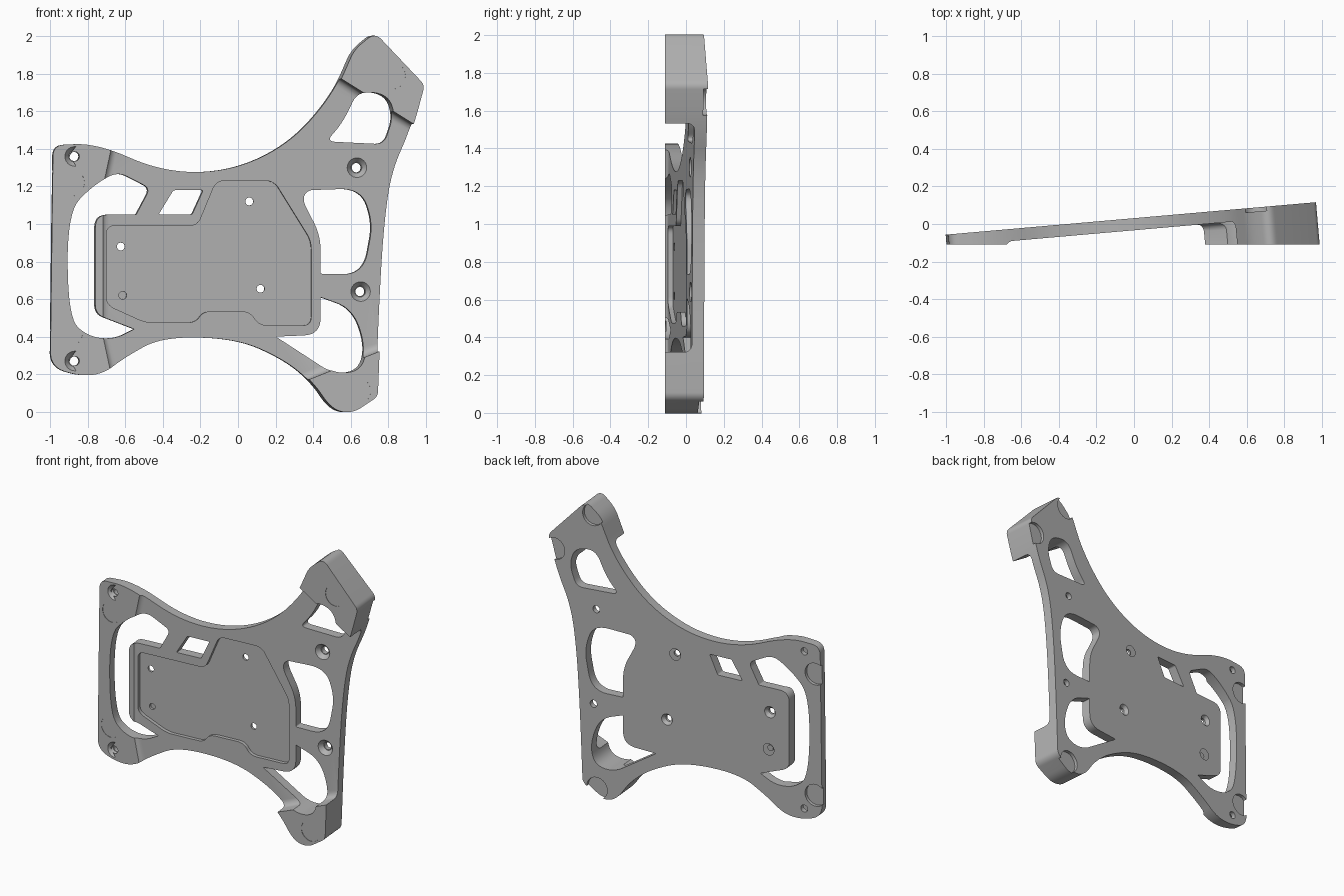
import bpy
import bmesh
import math
from mathutils import Vector

default = bpy.data.objects.get("Cube")
if default:
    bpy.data.objects.remove(default, do_unlink=True)

SLOPE = 0.087          # tilt of the plate
FLOOR = -0.11          # flat front of the feet


def back(x):
    return 0.03 + SLOPE * x


def face(x):
    return back(x) - 0.064


def before(x):
    return -0.3


def behind(x):
    return 0.3


def foot_front(x):
    return FLOOR


def front_skin(x):
    return max(face(x), FLOOR)


def offset(func, amount):
    return lambda x: func(x) + amount


def rounded(points, radius, steps=8):
    """Round each corner; a third value on a point overrides the radius."""
    result = []
    count = len(points)
    for i, point in enumerate(points):
        corner = Vector(point[:2])
        size = point[2] if len(point) > 2 else radius
        ends = []
        for other in (points[i - 1], points[(i + 1) % count]):
            edge = Vector(other[:2]) - corner
            ends.append(corner + edge.normalized() * min(size, edge.length * 0.495))
        for k in range(steps + 1):
            t = k / steps
            result.append(ends[0] * (1 - t) ** 2 + corner * 2 * t * (1 - t) + ends[1] * t * t)
    return result


def circle(center, radius, sides=32):
    angles = [math.tau * i / sides for i in range(sides)]
    return [Vector((center[0] + radius * math.cos(a), center[1] + radius * math.sin(a)))
            for a in angles]


def prism(name, outline, near, far, taper=1.0, fillet=0.0):
    """Solid between two depth functions, extruded square to the tilted plate."""
    bm = bmesh.new()
    middle = sum(outline, Vector((0, 0))) / len(outline)
    rings = []
    for depth, scale in ((near, 1.0), (far, taper)):
        ring = []
        for p in outline:
            q = middle + (p - middle) * scale
            y = depth(q.x)
            ring.append(bm.verts.new((q.x - SLOPE * (y - FLOOR), y, q.y)))
        rings.append(ring)
    bm.faces.new(rings[0])
    end = bm.faces.new(rings[1][::-1])
    count = len(outline)
    for i in range(count):
        j = (i + 1) % count
        bm.faces.new((rings[0][j], rings[0][i], rings[1][i], rings[1][j]))
    if fillet:
        bmesh.ops.bevel(bm, geom=list(end.edges), offset=fillet, segments=5,
                        profile=0.5, affect='EDGES')
    bmesh.ops.recalc_face_normals(bm, faces=bm.faces)
    mesh = bpy.data.meshes.new(name)
    bm.to_mesh(mesh)
    bm.free()
    obj = bpy.data.objects.new(name, mesh)
    bpy.context.collection.objects.link(obj)
    return obj


def cut(target, cutter):
    cutter.hide_render = True
    mod = target.modifiers.new("cut", 'BOOLEAN')
    mod.operation = 'DIFFERENCE'
    mod.solver = 'EXACT'
    mod.object = cutter
    bpy.context.view_layer.objects.active = target
    bpy.ops.object.modifier_apply(modifier=mod.name)
    bpy.data.objects.remove(cutter, do_unlink=True)


# Plate silhouette with its four corner feet
silhouette = [
    (-.985, 1.42, .06), (-.75, 1.43), (-.4, 1.277), (-.045, 1.277), (.275, 1.42),
    (.51, 1.68), (.62, 1.93, .05), (.73, 2.02, .05), (.995, 1.74, .03), (.93, 1.5),
    (.83, 1.28), (.79, 1), (.765, .6), (.745, .08, .03), (.61, -.01, .06),
    (.5, .01), (.4, .16), (.25, .28), (0, .39), (-.4, .4), (-.6, .29),
    (-.72, .2), (-.85, .19), (-1, .24, .08)]
plate = prism("mounting_plate", rounded(silhouette, 1), foot_front, back)

# Thin the web between the feet, leaving filleted steps
web = [(-.66, 1.5), (-.73, 1.2), (-.73, .4), (-.66, .1), (.2, .1),
       (1.1, .46), (1.1, 1.43), (.3, 1.93)]
cut(plate, prism("web_cutter", [Vector(p) for p in web], before, face, fillet=0.04))

# Lightening windows
windows = {
    "side": ([(-.54, 1.05, .005), (-.465, 1.19, .04), (-.64, 1.28, .06), (-.78, 1.2),
              (-.91, 1.06), (-.905, .5), (-.8, .4), (-.66, .385, .08),
              (-.55, .44, .005), (-.76, .52, .05), (-.76, 1.05, .07)], 1),
    "slot": ([(-.42, 1.05), (-.24, 1.05), (-.18, 1.18), (-.34, 1.18)], .01),
    "upper": ([(.48, 1.44, .05), (.57, 1.54), (.65, 1.71, .07), (.8, 1.69, .08),
               (.84, 1.57, .06), (.79, 1.425, .05)], .1),
    "middle": ([(.45, .735, .01), (.45, .94), (.35, 1.13, .06), (.38, 1.18, .03),
                (.67, 1.19, .12), (.73, 1), (.68, .73, .12)], .08),
    "lower": ([(.21, .4, .01), (.45, .41, .09), (.45, .61, .005), (.62, .55),
               (.69, .36), (.66, .22, .1), (.52, .2, .08)], .2),
}
for name, (points, radius) in windows.items():
    cut(plate, prism(name + "_window_cutter", rounded(points, radius), before, behind))

# Shallow tray in the middle of the front
tray = [(-.7, .99), (-.21, .99), (-.11, 1.23), (.2, 1.23), (.4, .91), (.4, .46),
        (.12, .46), (.07, .535), (-.18, .535), (-.22, .475), (-.49, .475), (-.7, .57)]
cut(plate, prism("tray_cutter", rounded(tray, .045), before, offset(face, 0.025)))

# Tray screw holes, countersunk from the back
for spot in ((-.62, .88), (-.61, .62), (.07, 1.12), (.13, .655)):
    cut(plate, prism("tray_hole_cutter", circle(spot, .021), before, behind))
    cut(plate, prism("tray_sink_cutter", circle(spot, .021), offset(back, -.022),
                     offset(back, .001), taper=1.9))

# Corner screw holes, countersunk from the front
for spot in ((-.87, 1.36), (-.87, .27), (.645, 1.3), (.665, .64)):
    cut(plate, prism("screw_hole_cutter", circle(spot, .025), before, behind))
    cut(plate, prism("screw_sink_cutter", circle(spot, .053), offset(front_skin, -.001),
                     offset(front_skin, .03), taper=0.55))

# Round pad seats on the feet
for spot in ((-.89, 1.22), (-.9, .42), (.82, 1.79), (.635, .11)):
    cut(plate, prism("front_seat_cutter", circle(spot, .072), before,
                     offset(foot_front, .003)))

# Round pockets on the back, open at the edges
for spot in ((-.95, 1.22), (-.95, .38), (.67, 1.95), (.95, 1.65), (.64, .06)):
    cut(plate, prism("back_pocket_cutter", circle(spot, .075), offset(back, -.022), behind))

# Single grey plastic
grey = bpy.data.materials.new("grey_plastic")
grey.use_nodes = True
color = (0.45, 0.45, 0.45, 1)
grey.diffuse_color = color
grey.node_tree.nodes["Principled BSDF"].inputs["Base Color"].default_value = color
plate.data.materials.clear()
plate.data.materials.append(grey)

bpy.ops.object.select_all(action='DESELECT')
plate.select_set(True)
bpy.context.view_layer.objects.active = plate
bpy.ops.object.shade_smooth_by_angle(angle=math.radians(30))
